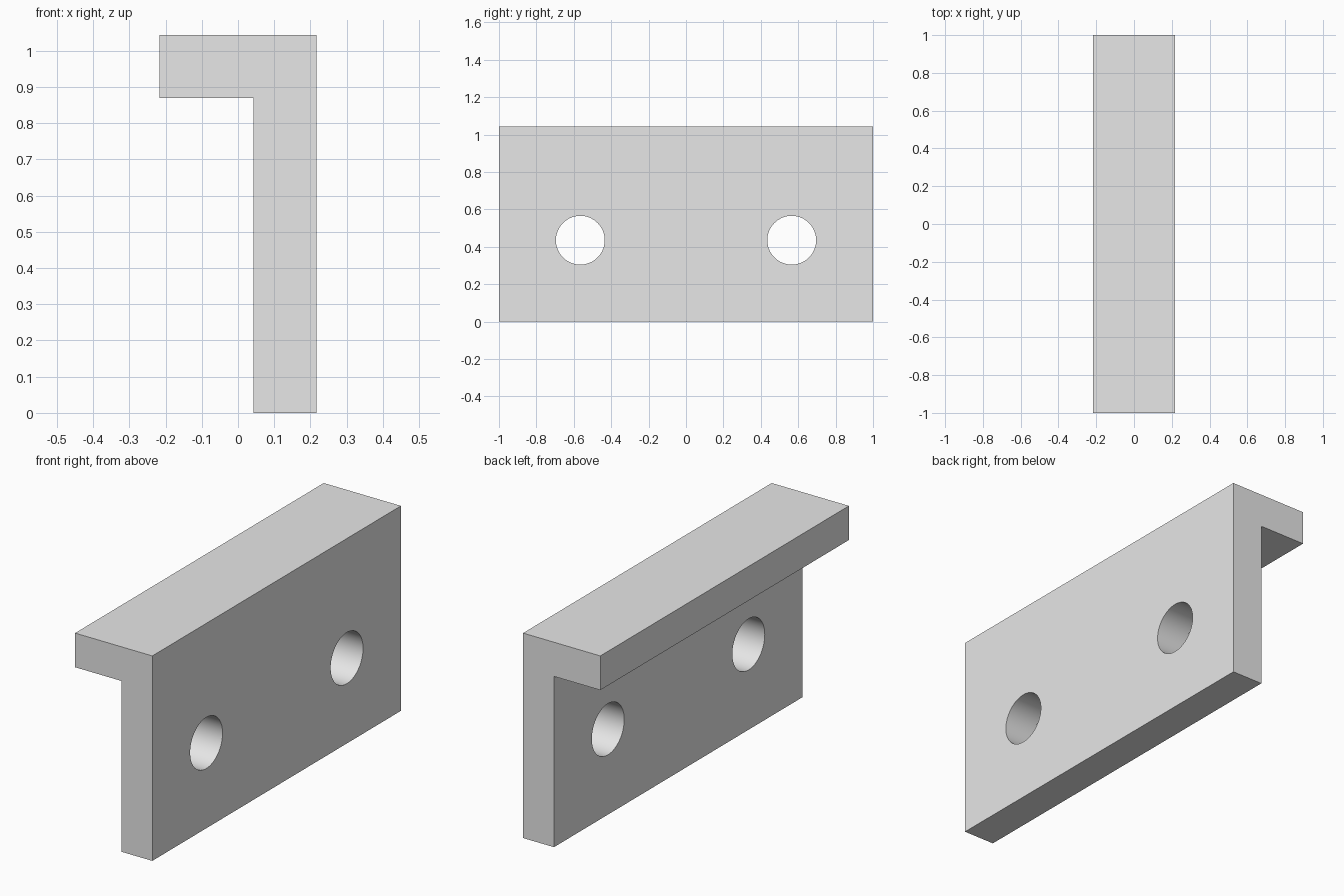
import bpy
import bmesh
from math import pi
from mathutils import Matrix

cube = bpy.data.objects.get("Cube")
if cube:
    bpy.data.objects.remove(cube, do_unlink=True)

# Sizes are in plate units, with 46 units along the bracket
U = 2 / 46
HALF_LENGTH, HALF_WIDTH, HEIGHT, THICK = 23 * U, 5 * U, 24 * U, 4 * U
HOLE_RADIUS, HOLE_Y, HOLE_Z = 3 * U, 13 * U, 10 * U

grey = bpy.data.materials.new("plain grey")
grey.use_nodes = True
colour = (0.8, 0.8, 0.8, 1)
grey.diffuse_color = colour
grey.node_tree.nodes["Principled BSDF"].inputs["Base Color"].default_value = colour


def make_object(name, bm):
    mesh = bpy.data.meshes.new(name)
    bmesh.ops.recalc_face_normals(bm, faces=bm.faces)
    bm.to_mesh(mesh)
    bm.free()
    mesh.materials.append(grey)
    obj = bpy.data.objects.new(name, mesh)
    bpy.context.scene.collection.objects.link(obj)
    return obj


# Angle bracket: L profile extruded along y
inner = HALF_WIDTH - THICK
under = HEIGHT - THICK
profile = [(inner, 0), (HALF_WIDTH, 0), (HALF_WIDTH, HEIGHT),
           (-HALF_WIDTH, HEIGHT), (-HALF_WIDTH, under), (inner, under)]
bm = bmesh.new()
face = bm.faces.new([bm.verts.new((x, -HALF_LENGTH, z)) for x, z in profile])
ends = bmesh.ops.extrude_face_region(bm, geom=[face])["geom"]
bmesh.ops.translate(bm, vec=(0, 2 * HALF_LENGTH, 0),
                    verts=[v for v in ends if isinstance(v, bmesh.types.BMVert)])
bracket = make_object("angle_bracket", bm)

# Two bolt holes through the upright wall
bm = bmesh.new()
for side in (-1, 1):
    place = Matrix.Translation((HALF_WIDTH - THICK / 2, side * HOLE_Y, HOLE_Z))
    bmesh.ops.create_cone(bm, cap_ends=True, segments=64, radius1=HOLE_RADIUS,
                          radius2=HOLE_RADIUS, depth=THICK * 1.5,
                          matrix=place @ Matrix.Rotation(pi / 2, 4, "Y"))
cutter = make_object("hole_cutter", bm)

bpy.ops.object.select_all(action="DESELECT")
bpy.context.view_layer.objects.active = bracket
bracket.select_set(True)
cut = bracket.modifiers.new("bolt holes", "BOOLEAN")
cut.operation = "DIFFERENCE"
cut.solver = "EXACT"
cut.object = cutter
bpy.ops.object.modifier_apply(modifier=cut.name)
bpy.data.objects.remove(cutter, do_unlink=True)

# Smooth hole walls, sharp plate edges
bpy.ops.object.shade_smooth_by_angle(angle=pi / 6)
